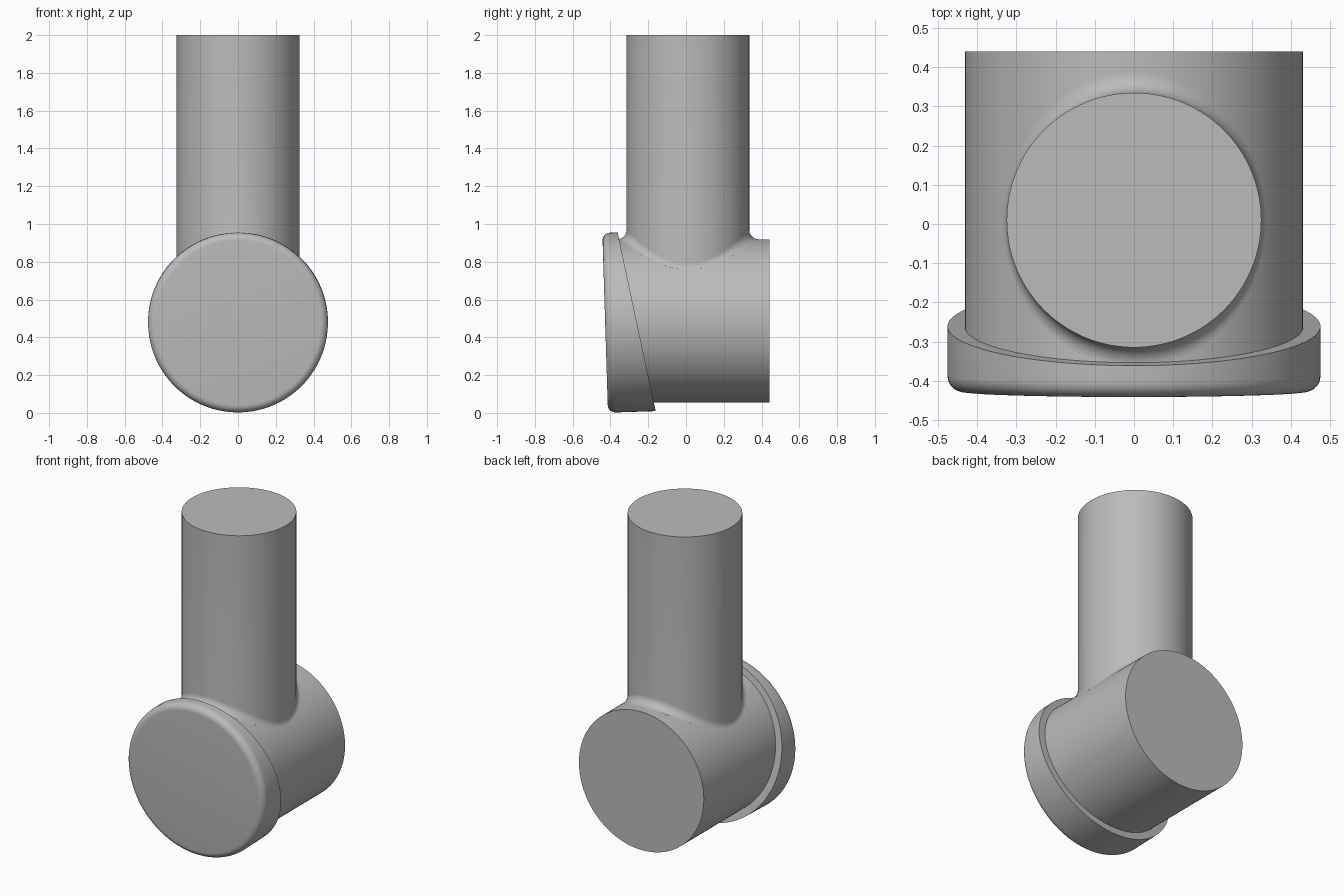
import bpy, bmesh, math
from mathutils import Vector

cube = bpy.data.objects.get("Cube")
if cube:
    bpy.data.objects.remove(cube, do_unlink=True)

SEG = 128
GREY = (0.5, 0.5, 0.5, 1)
mat = bpy.data.materials.new("plain grey")
mat.use_nodes = True
mat.diffuse_color = GREY
mat.node_tree.nodes["Principled BSDF"].inputs["Base Color"].default_value = GREY


def loft(name, rings):
    """Skin a list of closed rings and cap both ends."""
    bm = bmesh.new()
    loops = [[bm.verts.new(p) for p in ring] for ring in rings]
    for a, b in zip(loops, loops[1:]):
        for i in range(SEG):
            j = (i + 1) % SEG
            bm.faces.new((a[i], a[j], b[j], b[i]))
    bm.faces.new(loops[0])
    bm.faces.new(loops[-1])
    bmesh.ops.recalc_face_normals(bm, faces=bm.faces)
    mesh = bpy.data.meshes.new(name)
    bm.to_mesh(mesh)
    bm.free()
    obj = bpy.data.objects.new(name, mesh)
    bpy.context.collection.objects.link(obj)
    mesh.materials.append(mat)
    bpy.ops.object.select_all(action="DESELECT")
    obj.select_set(True)
    bpy.context.view_layer.objects.active = obj
    bpy.ops.object.shade_smooth_by_angle(angle=math.radians(30))
    return obj


ANGLES = [2 * math.pi * i / SEG for i in range(SEG)]

# Horizontal body drum
BODY_R, BODY_Z = 0.432, 0.487
loft("body_drum", [[Vector((BODY_R * math.cos(t), y, BODY_Z + BODY_R * math.sin(t)))
                    for t in ANGLES] for y in (-0.38, 0.441)])

# Upright pipe, flowing into the drum through a rolling-ball fillet
PIPE_R, PIPE_Y, FILLET, STEPS = 0.325, 0.01, 0.05, 10


def fillet_point(t, s):
    out = Vector((math.cos(t), math.sin(t), 0))
    x = (PIPE_R + FILLET) * out.x
    rise = math.sqrt((BODY_R + FILLET) ** 2 - x * x)
    centre = Vector((x, PIPE_Y + (PIPE_R + FILLET) * out.y, BODY_Z + rise))
    to_body = Vector((-x, 0, -rise)).normalized()
    return centre + (-out).slerp(to_body, s) * FILLET


pipe_top = [Vector((PIPE_R * math.cos(t), PIPE_Y + PIPE_R * math.sin(t), 2)) for t in ANGLES]
fillet = [[fillet_point(t, k / STEPS) for t in ANGLES] for k in range(STEPS + 1)]
base = [Vector((p.x * 0.8, p.y * 0.8, BODY_Z)) for p in pipe_top]
loft("upright_pipe", [pipe_top] + fillet + [base])

# Tilted front cap with a rounded front rim and a slanted back face
CAP_R, ROUND, TILT = 0.476, 0.04, math.radians(1.8)
axis = Vector((0, math.cos(TILT), math.sin(TILT)))
up = Vector((0, -math.sin(TILT), math.cos(TILT)))
cap_centre = Vector((0, -0.428, 0.477))
rim_top, rim_bottom = Vector((0, -0.362, 0.957)), Vector((0, -0.161, 0.012))
back_normal = (rim_top - rim_bottom).cross(Vector((1, 0, 0)))


def cap_point(t, r, depth):
    return cap_centre + Vector((r * math.cos(t), 0, 0)) + up * r * math.sin(t) + axis * depth


def back_point(t):
    p = cap_point(t, CAP_R, 0)
    return p + axis * ((rim_top - p).dot(back_normal) / axis.dot(back_normal))


rings = []
for k in range(9):
    a = math.pi / 2 * k / 8
    r = CAP_R - ROUND + ROUND * math.sin(a)
    rings.append([cap_point(t, r, ROUND * (1 - math.cos(a))) for t in ANGLES])
rings.append([back_point(t) for t in ANGLES])
loft("front_cap", rings)
